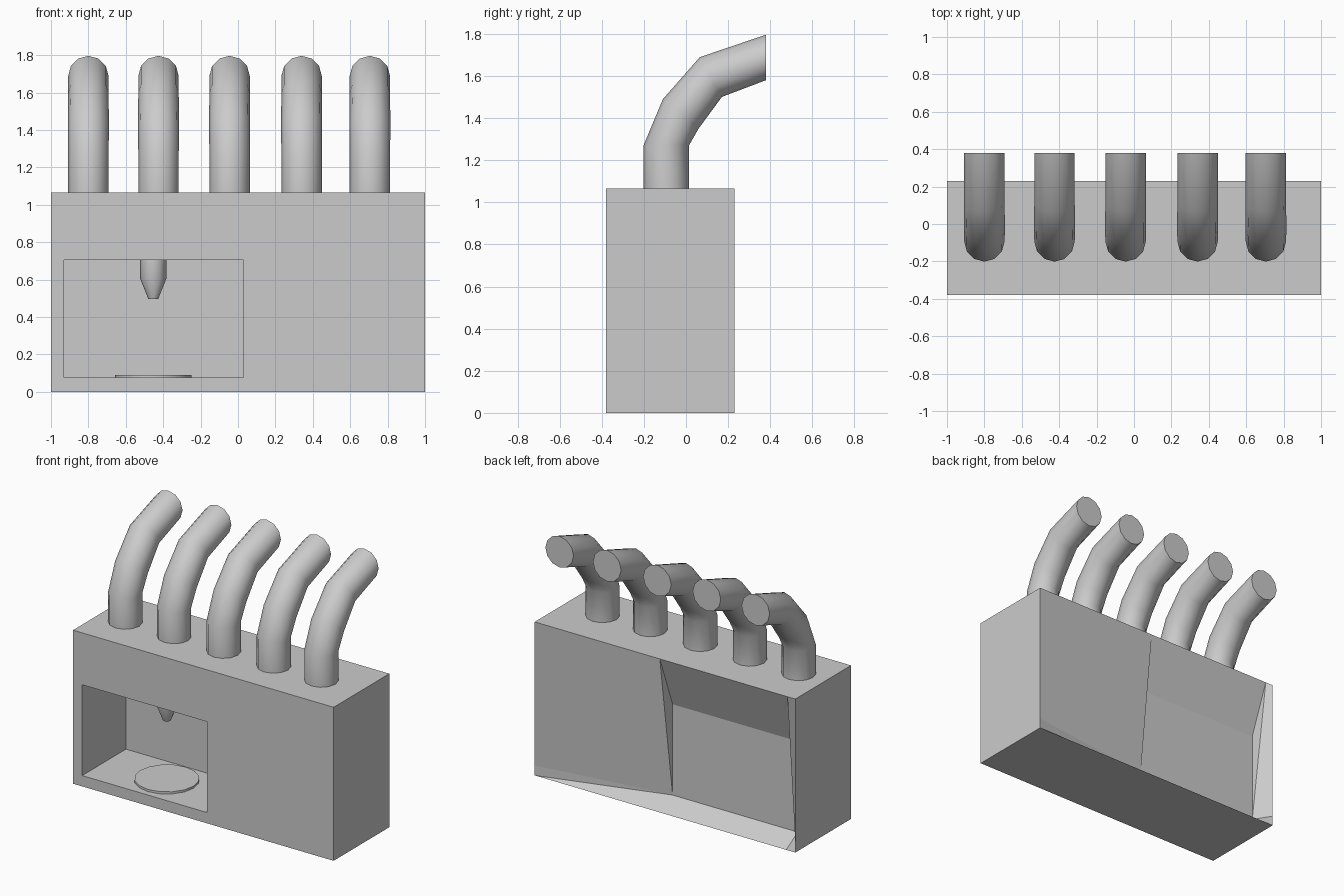
import bpy, bmesh, math

if "Cube" in bpy.data.objects:
    bpy.data.objects.remove(bpy.data.objects["Cube"])


def make_object(name, verts, faces, smooth=None):
    mesh = bpy.data.meshes.new(name)
    bm = bmesh.new()
    vs = [bm.verts.new(v) for v in verts]
    for f in faces:
        bm.faces.new([vs[i] for i in f])
    bmesh.ops.recalc_face_normals(bm, faces=bm.faces)
    bm.to_mesh(mesh)
    bm.free()
    ob = bpy.data.objects.new(name, mesh)
    bpy.context.collection.objects.link(ob)
    if smooth:
        bpy.ops.object.select_all(action='DESELECT')
        ob.select_set(True)
        bpy.context.view_layer.objects.active = ob
        bpy.ops.object.shade_smooth_by_angle(angle=math.radians(smooth))
    return ob


def loft(name, rings, n, smooth):
    """Capped tube; each ring is (x, y, z, radius, tilt towards +y in degrees)."""
    verts = []
    for x, y, z, r, tilt in rings:
        t = math.radians(tilt)
        for i in range(n):
            a = 2 * math.pi * i / n
            v = r * math.cos(a)
            verts.append((x + r * math.sin(a), y + v * math.cos(t), z - v * math.sin(t)))
    faces = [[k * n + i, k * n + (i + 1) % n, (k + 1) * n + (i + 1) % n, (k + 1) * n + i]
             for k in range(len(rings) - 1) for i in range(n)]
    last = (len(rings) - 1) * n
    faces += [list(range(n)), list(range(last, last + n))]
    return make_object(name, verts, faces, smooth)


def rect(x0, x1, z0, z1, y):
    return [(x0, y, z0), (x1, y, z0), (x1, y, z1), (x0, y, z1)]


# Housing: front pocket plus faceted dent in the rear around the pocket's back
FRONT, BACK, TOP = -0.38, 0.23, 1.065
pocket = (-0.93, 0.03, 0.075, 0.705)
verts = (rect(-1, 1, 0, TOP, FRONT)        # 0-3 front outline
         + rect(*pocket, FRONT)            # 4-7 pocket opening
         + rect(*pocket, 0.10)             # 8-11 pocket back
         + rect(*pocket, 0.104)            # 12-15 rear side of pocket
         + rect(-1, 1, 0, TOP, BACK)       # 16-19 rear outline
         + [(0.04, BACK, TOP), (-0.94, BACK, TOP), (1, BACK, 0.07),
            (-1, BACK, 0.07), (-0.93, BACK, 0)])  # 20-24 rear edge points
faces = [[8, 9, 10, 11], [12, 13, 14, 15]]
for i in range(4):
    j = (i + 1) % 4
    faces += [[i, j, 4 + j, 4 + i], [4 + i, 4 + j, 8 + j, 8 + i]]
faces += [[0, 1, 17, 24, 16], [1, 2, 18, 22, 17],       # bottom, right
          [2, 3, 19, 21, 20, 18], [3, 0, 16, 23, 19],   # top, left
          [20, 18, 22, 13], [20, 13, 14], [20, 14, 15, 21],
          [21, 15, 12], [21, 12, 23, 19], [23, 12, 24, 16],
          [12, 13, 17, 24], [13, 22, 17]]
make_object("housing", verts, faces)

# Bent pipes on top
for k, x in enumerate((-0.80, -0.425, -0.045, 0.34, 0.705)):
    loft(f"pipe_{k + 1}", [(x, -0.093, 1.06, 0.108, 0), (x, -0.093, 1.272, 0.108, 0),
                           (x, -0.025, 1.42, 0.11, 39.5), (x, 0.118, 1.595, 0.108, 61),
                           (x, 0.38, 1.688, 0.108, 90)], 12, 45)

# Nozzle and round plate in the pocket
NX, NY = -0.453, -0.133
loft("nozzle", [(NX, NY, 0.71, 0.07, 0), (NX, NY, 0.605, 0.07, 0), (NX, NY, 0.495, 0.026, 0)], 12, 35)
loft("plate", [(NX, NY, 0.07, 0.205, 0), (NX, NY, 0.09, 0.205, 0)], 16, 35)
